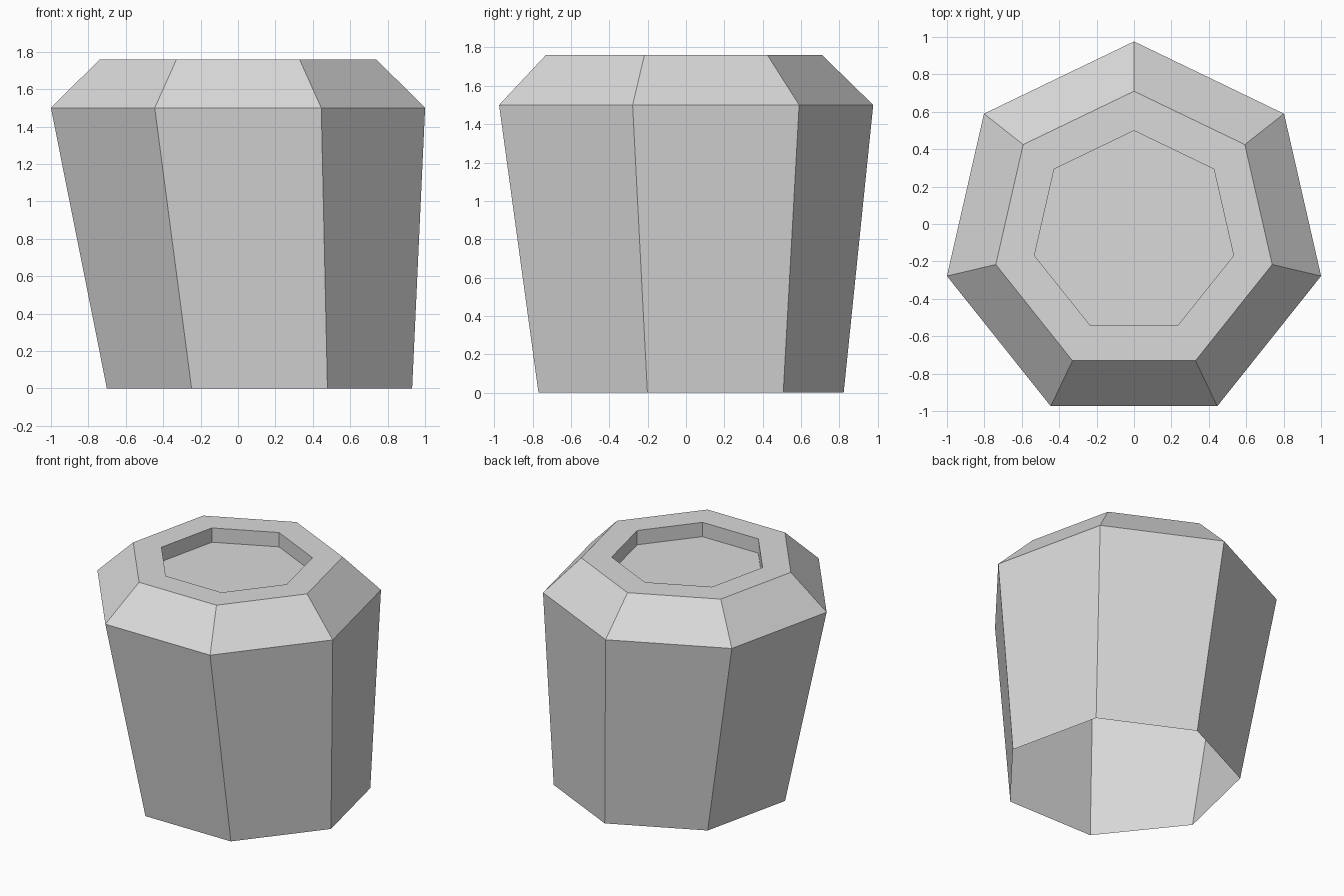
import bpy, bmesh
from math import cos, sin, pi

SIDES = 7

cube = bpy.data.objects.get("Cube")
if cube:
    bpy.data.objects.remove(cube, do_unlink=True)

stone = bpy.data.materials.new("light_grey")
stone.use_nodes = True
colour = (0.7, 0.7, 0.7, 1)
stone.diffuse_color = colour
stone.node_tree.nodes["Principled BSDF"].inputs["Base Color"].default_value = colour


def add_ring(bm, radius, x, y, z):
    """Seven-sided ring with one corner pointing to the back."""
    angles = [pi / 2 + 2 * pi * i / SIDES for i in range(SIDES)]
    return [bm.verts.new((x + radius * cos(a), y + radius * sin(a), z)) for a in angles]


def bridge(bm, low, high):
    for i in range(SIDES):
        j = (i + 1) % SIDES
        bm.faces.new((low[i], low[j], high[j], high[i]))


# Rings: radius, centre x, centre y, height
profile = [
    (0.837, 0.115, -0.015, 0.0),    # open base, shifted sideways
    (1.026, 0.0, -0.05, 1.5),       # shoulder
    (0.758, 0.0, -0.048, 1.76),     # top of the bevel
    (0.546, 0.0, -0.047, 1.76),     # rim of the recess
    (0.546, 0.0, -0.047, 1.65),     # foot of the recess
]

bm = bmesh.new()
rings = [add_ring(bm, *ring) for ring in profile]
for low, high in zip(rings, rings[1:]):
    bridge(bm, low, high)
bm.faces.new(rings[-1])             # recess floor

mesh = bpy.data.meshes.new("faceted_block")
bm.to_mesh(mesh)
bm.free()
mesh.materials.append(stone)
block = bpy.data.objects.new("faceted_block", mesh)
bpy.context.collection.objects.link(block)
